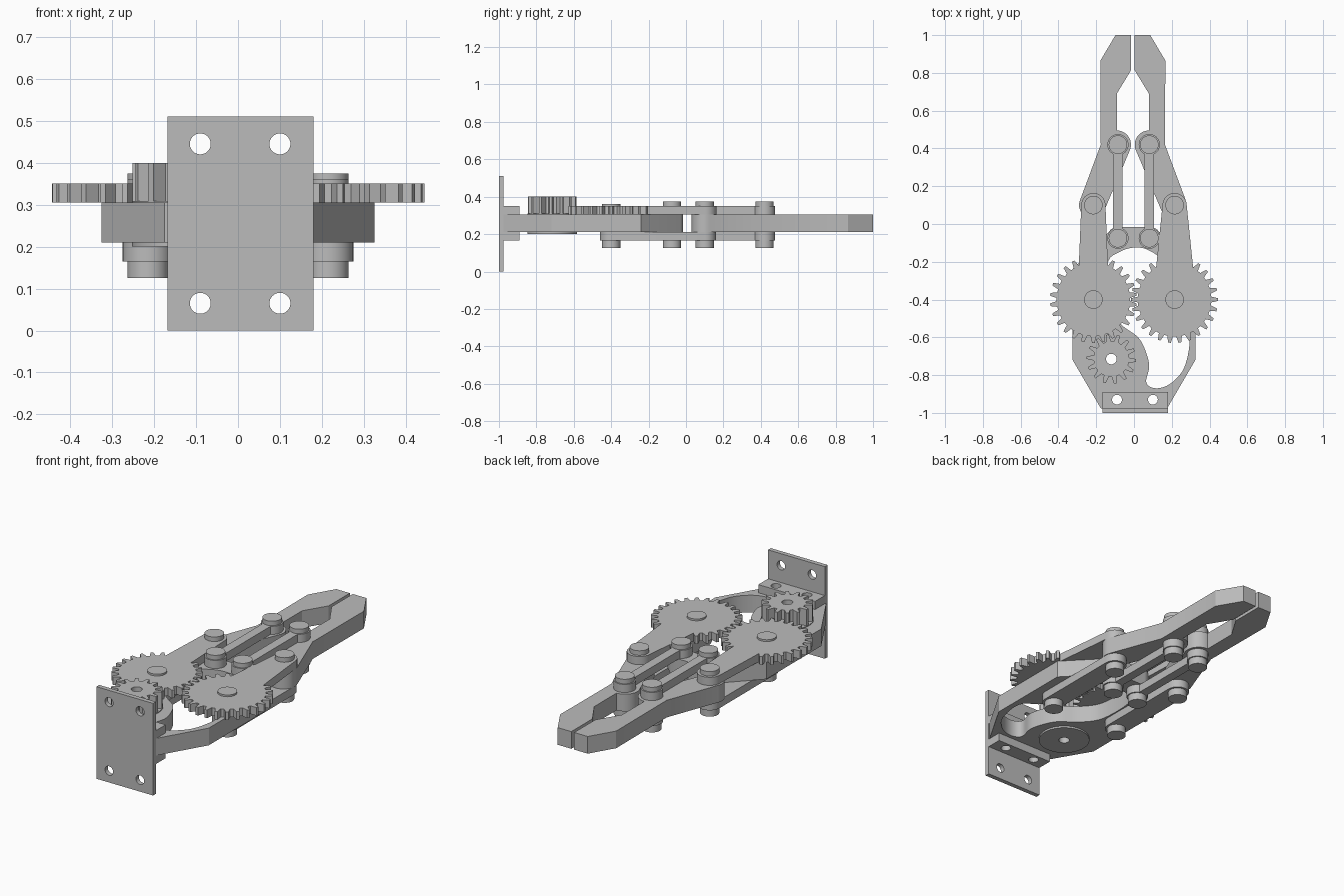
import bpy, bmesh
from math import sin, cos, pi, radians, degrees, atan2
from mathutils import Matrix, Vector

cube = bpy.data.objects.get("Cube")
if cube:
    bpy.data.objects.remove(cube)

grey = bpy.data.materials.new("machined_grey")
grey.use_nodes = True
grey.diffuse_color = (0.5, 0.5, 0.5, 1)
grey.node_tree.nodes["Principled BSDF"].inputs["Base Color"].default_value = (0.5, 0.5, 0.5, 1)


def arc(c, r, a0, a1, n=16):
    """Points on an arc, angles in degrees."""
    angles = [radians(a0 + (a1 - a0) * i / n) for i in range(n + 1)]
    return [(c[0] + r * cos(a), c[1] + r * sin(a)) for a in angles]


def circle(c, r, n=32):
    return arc(c, r, 0, 360, n)[:-1]


def smooth_loop(pts, steps=6):
    """Closed Catmull-Rom loop through the points."""
    p = [Vector(q) for q in pts]
    out = []
    for i in range(len(p)):
        a, b, c, d = (p[(i + k - 1) % len(p)] for k in range(4))
        for s in range(steps):
            t = s / steps
            out.append((b * 2 + (c - a) * t + (a * 2 - b * 5 + c * 4 - d) * t**2
                        + (b * 3 - a - c * 3 + d) * t**3) / 2)
    return out


def teeth(c, root, tip, count, phase, a0=0, a1=360):
    """Gear outline, keeping only teeth centred between a0 and a1 degrees."""
    pitch = 360 / count
    out = []
    for k in range(3 * count):
        a = phase - 360 + k * pitch
        if a0 <= a < a1 - 0.001:
            for f, r in ((-.32, root), (-.13, tip), (.13, tip), (.32, root)):
                t = radians(a + f * pitch)
                out.append((c[0] + r * cos(t), c[1] + r * sin(t)))
    return out


def plate(name, outlines, z0, z1, turn=None):
    """Extruded flat shape; outlines after the first are holes."""
    curve = bpy.data.curves.new(name, 'CURVE')
    curve.dimensions = '2D'
    curve.fill_mode = 'BOTH'
    curve.extrude = (z1 - z0) / 2
    for pts in outlines:
        sp = curve.splines.new('POLY')
        sp.points.add(len(pts) - 1)
        for v, q in zip(sp.points, pts):
            v.co = (q[0], q[1], 0, 1)
        sp.use_cyclic_u = True
    temp = bpy.data.objects.new(name + "_profile", curve)
    bpy.context.scene.collection.objects.link(temp)
    dg = bpy.context.evaluated_depsgraph_get()
    mesh = bpy.data.meshes.new_from_object(temp.evaluated_get(dg))
    bpy.data.objects.remove(temp)
    bm = bmesh.new()
    bm.from_mesh(mesh)
    bmesh.ops.remove_doubles(bm, verts=bm.verts, dist=1e-5)
    bmesh.ops.translate(bm, verts=bm.verts, vec=(0, 0, (z0 + z1) / 2))
    if turn:
        bm.transform(turn)
    bmesh.ops.recalc_face_normals(bm, faces=bm.faces)
    bm.to_mesh(mesh)
    bm.free()
    mesh.materials.clear()
    mesh.materials.append(grey)
    ob = bpy.data.objects.new(name, mesh)
    bpy.context.scene.collection.objects.link(ob)
    bpy.ops.object.select_all(action='DESELECT')
    ob.select_set(True)
    bpy.context.view_layer.objects.active = ob
    bpy.ops.object.shade_smooth_by_angle(angle=radians(30))
    return ob


def slot(a, b, r):
    """Rounded bar outline from a to b."""
    d = degrees(atan2(b[1] - a[1], b[0] - a[0]))
    return arc(a, r, d + 90, d + 270) + arc(b, r, d - 90, d + 90)


def rect(x0, x1, y0, y1):
    return [(x0, y0), (x1, y0), (x1, y1), (x0, y1)]


def mirror(pts):
    return [(-x, y) for x, y in reversed(pts)]


LOW, MID, TOP, CAP = 0.165, 0.21, 0.305, 0.35
DRIVE = (-0.12, -0.715)
bolts = [circle((x, -0.93), 0.026) for x in (-0.09, 0.1)]

# Mounting plate and its two flanges
holes = [circle((x, z), 0.025) for x in (-0.09, 0.1) for z in (0.065, 0.445)]
plate("mounting_plate", [rect(-0.168, 0.18, 0, 0.51)] + holes, 0.975, 1.0,
      Matrix.Rotation(pi / 2, 4, 'X'))
for name, z in (("lower_flange", LOW), ("upper_flange", TOP)):
    plate(name, [rect(-0.168, 0.18, -0.977, -0.89)] + bolts, z, z + 0.045)

# Base frame with its winding opening
half = [(0.175, -0.977), (0.325, -0.72), (0.325, -0.24)] + arc((0.083, -0.075), 0.06, 47, 90, 8)
opening = smooth_loop([
    (-.14, -.21), (-.08, -.15), (0, -.125), (.08, -.14), (.15, -.21), (.14, -.4),
    (.2, -.51), (.29, -.59), (.27, -.75), (.2, -.84), (.12, -.87), (.065, -.84),
    (.08, -.74), (.03, -.61), (-.07, -.53), (-.14, -.42)])
plate("base_frame", [half + mirror(half), opening, circle(DRIVE, 0.028)] + bolts, MID, TOP)

# Drive gear on its bearing disc
plate("drive_disc", [circle(DRIVE, 0.133, 48), circle(DRIVE, 0.028)], 0.2, 0.309)
plate("drive_gear", [teeth(DRIVE, 0.094, 0.131, 14, 99.3), circle(DRIVE, 0.028)], TOP, 0.4)

for side, s in (("left", 1), ("right", -1)):
    gear_c, crank = (s * 0.215, -0.4), (s * 0.215, 0.1)
    inner, knuckle = (s * 0.083 - 0.002, -0.075), (s * 0.083 - 0.002, 0.42)

    # Toothed crank above, plain crank below
    phase = 0 if s > 0 else 180 / 26
    outline = teeth(gear_c, 0.195, 0.23, 26, phase, 112, 428)
    plate(side + "_gear_crank", [outline + arc(crank, 0.064, 0, 180)], TOP, CAP)
    plate(side + "_lower_crank", [slot(gear_c, crank, 0.06)], LOW, MID)

    # Slim follower links with round eyes
    for level, z in (("lower", LOW), ("upper", TOP)):
        link = arc(inner, 0.056, 117, 423, 28) + arc(knuckle, 0.056, -63, 243, 28)
        plate(f"{side}_{level}_link", [link], z, z + 0.045)

    # Gripping finger
    finger = (arc((0.215, 0.1), 0.07, 203, 383)
              + [(0.17, 0.42), (0.172, 0.865), (0.092, 1), (0.009, 1), (0.009, 0.815),
                 (0.085, 0.69), (0.085, 0.495)]
              + arc((0.085, 0.42), 0.075, 92, 203))
    if s < 0:
        finger = mirror(finger)
    plate(side + "_finger", [[(x - 0.006, y) for x, y in finger]], MID, TOP)

    # Pivot pins
    for name, c, top in (("gear", gear_c, 0.36), ("inner", inner, 0.375),
                         ("crank", crank, 0.375), ("knuckle", knuckle, 0.375)):
        plate(f"{side}_{name}_pin", [circle(c, 0.049)], 0.125, top)
